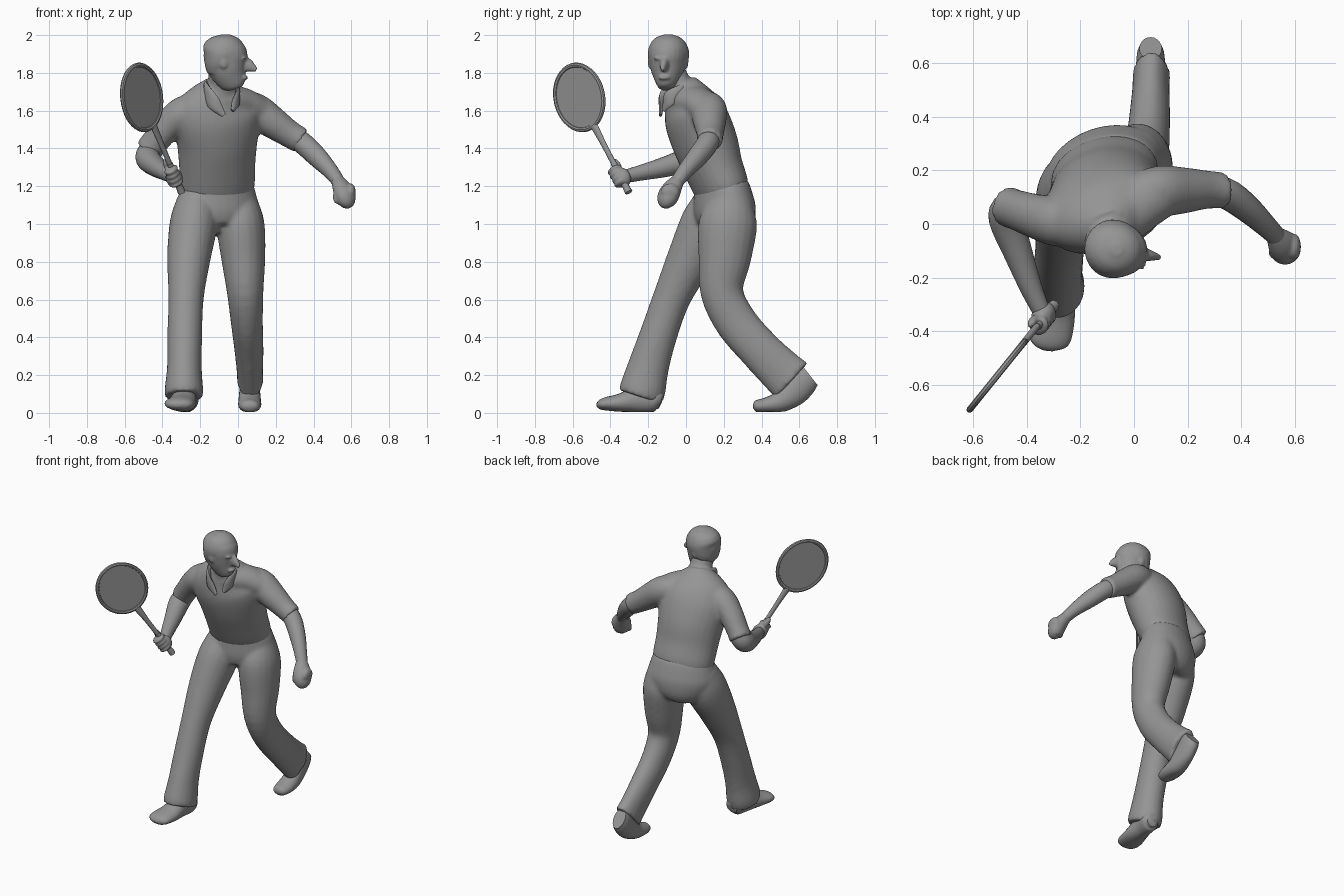
import bpy, bmesh, math
from mathutils import Vector, Matrix

grey = bpy.data.materials.new("dark_grey")
grey.diffuse_color = (.3, .3, .3, 1)


def finish(name, bm, angle=50):
    bmesh.ops.recalc_face_normals(bm, faces=bm.faces)
    me = bpy.data.meshes.new(name)
    bm.to_mesh(me)
    bm.free()
    ob = bpy.data.objects.new(name, me)
    bpy.context.collection.objects.link(ob)
    bpy.ops.object.select_all(action='DESELECT')
    ob.select_set(True)
    bpy.context.view_layer.objects.active = ob
    bpy.ops.object.shade_smooth_by_angle(angle=math.radians(angle))
    return ob


def spline(p0, p1, p2, p3, t):
    return 0.5 * (2 * p1 + (p2 - p0) * t + (2 * p0 - 5 * p1 + 4 * p2 - p3) * t * t
                  + (3 * p1 - p0 - 3 * p2 + p3) * t ** 3)


def loft(name, keys, side=(1, 0, 0), n=20, steps=4):
    """Smooth tube through rings (x, y, z, side radius, depth radius)."""
    k = [Vector(a) for a in keys]
    k = [2 * k[0] - k[1]] + k + [2 * k[-1] - k[-2]]
    rings = []
    for i in range(1, len(k) - 2):
        rings += [spline(*k[i - 1:i + 3], j / steps) for j in range(steps)]
    rings.append(k[-2])
    side = Vector(side)
    bm = bmesh.new()
    loops = []
    for i, r in enumerate(rings):
        a, b = rings[max(i - 1, 0)], rings[min(i + 1, len(rings) - 1)]
        t = (Vector(b[:3]) - Vector(a[:3])).normalized()
        u = (side - t * side.dot(t)).normalized()
        v = t.cross(u)
        loop = []
        for s in range(n):
            w = 2 * math.pi * s / n
            p = Vector(r[:3]) + u * math.cos(w) * abs(r[3]) + v * math.sin(w) * abs(r[4])
            p.z = max(p.z, 0.005)
            loop.append(bm.verts.new(p))
        loops.append(loop)
    for a, b in zip(loops, loops[1:]):
        for s in range(n):
            bm.faces.new((a[s], a[(s + 1) % n], b[(s + 1) % n], b[s]))
    bm.faces.new(loops[0])
    bm.faces.new(loops[-1])
    return finish(name, bm)


def ball(name, loc, scale, direction=(0, 0, 1)):
    bm = bmesh.new()
    bmesh.ops.create_uvsphere(bm, u_segments=16, v_segments=10, radius=1)
    m = Matrix.Translation(loc) @ Vector(direction).to_track_quat('Z', 'Y').to_matrix().to_4x4()
    bm.transform(m @ Matrix.Diagonal((*scale, 1)))
    return finish(name, bm)


def fuse(name, parts, voxel, rounds):
    """Join overlapping parts into one skin with soft transitions."""
    bpy.ops.object.select_all(action='DESELECT')
    for p in parts:
        p.select_set(True)
    bpy.context.view_layer.objects.active = parts[0]
    bpy.ops.object.join()
    ob = parts[0]
    ob.name = name
    m = ob.modifiers.new("skin", 'REMESH')
    m.mode, m.voxel_size, m.use_smooth_shade = 'VOXEL', voxel, True
    m = ob.modifiers.new("soften", 'SMOOTH')
    m.factor, m.iterations = .5, rounds


# Shirt with sleeves and neck, leaning forward and turned
turn = (0.956, 0.29, 0)
left_side = (-.55, .42, -.72)
right_side = (-.66, -.33, .33)
torso = loft("torso", [(-.11, .205, 1.15, .19, .13), (-.11, .185, 1.2, .203, .143),
             (-.11, .145, 1.3, .205, .153), (-.11, .105, 1.42, .215, .168),
             (-.11, .06, 1.54, .235, .165), (-.11, .03, 1.62, .225, .145),
             (-.1, .0, 1.69, .165, .11), (-.09, -.025, 1.745, .085, .08)], turn, 28)
shoulders = loft("shoulders", [(-.33, .01, 1.58, .07, .08), (-.22, .01, 1.625, .085, .1),
                 (-.09, .02, 1.65, .09, .12), (.03, .075, 1.635, .085, .1),
                 (.13, .12, 1.585, .075, .08)], (0, 0, 1))
neck = loft("neck", [(-.09, .0, 1.65, .09, .09), (-.085, -.045, 1.75, .075, .07),
            (-.085, -.08, 1.83, .07, .065)])
left_sleeve = loft("left_sleeve", [(.0, .09, 1.62, .085, .09), (.09, .12, 1.6, .093, .098),
                   (.18, .125, 1.54, .085, .088), (.27, .128, 1.478, .073, .072),
                   (.335, .125, 1.44, .07, .067)], left_side)
right_sleeve = loft("right_sleeve", [(-.2, .01, 1.615, .08, .09), (-.29, .01, 1.585, .09, .095),
                    (-.37, .03, 1.52, .08, .085), (-.44, .053, 1.435, .072, .077),
                    (-.473, .066, 1.39, .074, .077)], right_side)
fuse("shirt", [torso, shoulders, neck, left_sleeve, right_sleeve], .012, 5)
loft("collar", [(-.075, -.135, 1.575, .012, .008), (-.135, -.125, 1.65, .04, .014),
                (-.168, -.075, 1.72, .032, .014), (-.15, .0, 1.74, .022, .014),
                (-.075, .025, 1.735, .022, .014), (-.01, -.02, 1.715, .025, .014),
                (-.005, -.085, 1.665, .04, .014), (-.03, -.118, 1.6, .012, .008)],
     (0, 0, 1), 10)

# Head, turned to the left
face = (0.98, -0.18, 0)
skull = loft("skull", [(-.015, -.105, 1.715, .035, .03), (-.022, -.105, 1.735, .064, .05),
             (-.045, -.1, 1.79, .092, .08), (-.06, -.097, 1.84, .11, .094),
             (-.066, -.095, 1.89, .117, .102), (-.068, -.094, 1.94, .107, .097),
             (-.066, -.094, 1.98, .074, .068), (-.064, -.094, 2.0, .02, .02)], face, 24)
hair = loft("hair", [(-.11, -.09, 1.79, .055, .07), (-.1, -.09, 1.84, .08, .098),
            (-.078, -.093, 1.9, .112, .11), (-.068, -.094, 1.95, .105, .097),
            (-.064, -.094, 1.985, .072, .068), (-.063, -.094, 2.004, .02, .02)], face, 24)
nose = loft("nose", [(.02, -.11, 1.85, .03, .05), (.055, -.117, 1.838, .022, .036),
            (.098, -.125, 1.816, .009, .012)], (0, 1, 0), 12, 3)
features = [ball("brow", (.03, -.112, 1.877), (.02, .06, .012)),
            ball("mouth", (.033, -.115, 1.775), (.02, .033, .014)),
            ball("right_ear", (-.075, -.186, 1.855), (.024, .016, .036)),
            ball("left_ear", (-.07, -.003, 1.855), (.024, .016, .036))]
fuse("head", [skull, hair, nose] + features, .007, 3)

# Trousers
seat = loft("seat", [(-.11, .185, 1.21, .195, .137), (-.11, .195, 1.15, .213, .148),
            (-.11, .205, 1.07, .228, .157), (-.11, .215, 1.0, .19, .14),
            (-.1, .21, .95, .1, .09)], (.94, .33, 0), 28)
right_leg = loft("right_leg", [(-.215, .16, 1.12, .11, .12), (-.235, .115, 1.0, .127, .145),
                 (-.26, .025, .82, .115, .125), (-.275, -.075, .61, .094, .1),
                 (-.282, -.15, .4, .092, .1), (-.284, -.2, .24, .092, .11),
                 (-.286, -.228, .13, .102, .122), (-.286, -.242, .085, .1, .117)])
left_leg = loft("left_leg", [(.0, .24, 1.13, .1, .115), (.013, .222, 1.0, .127, .155),
                (.028, .205, .82, .117, .14), (.038, .19, .64, .097, .114),
                (.047, .265, .48, .085, .112), (.058, .39, .335, .077, .112),
                (.063, .5, .225, .07, .12), (.065, .56, .17, .07, .127)])
fuse("trousers", [seat, right_leg, left_leg], .012, 5)

# Shoes: flat front one, back one up on its toes
loft("right_shoe", [(-.265, -.13, .06, .04, .04), (-.268, -.16, .07, .06, .065),
                    (-.28, -.24, .075, .06, .075), (-.295, -.34, .055, .075, .05),
                    (-.312, -.42, .048, .078, .036), (-.318, -.455, .043, .06, .026),
                    (-.32, -.472, .04, .02, .01)])
loft("left_shoe", [(.062, .355, .035, .02, .01), (.062, .37, .036, .045, .03),
                   (.062, .42, .04, .06, .04), (.062, .5, .06, .06, .058),
                   (.062, .57, .115, .055, .08), (.062, .625, .175, .052, .08),
                   (.062, .655, .2, .042, .068)])

# Left forearm and loose fist, reaching out
loft("left_arm", [(.25, .13, 1.49, .055, .055), (.34, .115, 1.43, .058, .058),
                  (.42, .06, 1.355, .055, .052), (.49, -.005, 1.28, .042, .042),
                  (.535, -.05, 1.22, .034, .036)], left_side)
hand = [loft("left_palm", [(.525, -.04, 1.235, .033, .035), (.55, -.072, 1.19, .046, .055),
             (.567, -.095, 1.145, .052, .06), (.572, -.105, 1.105, .042, .045),
             (.57, -.106, 1.083, .015, .015)], left_side),
        ball("left_thumb", (.525, -.105, 1.15), (.022, .022, .045), (-.1, -.3, -1)),
        ball("left_knuckles", (.598, -.085, 1.17), (.025, .05, .045))]
fuse("left_hand", hand, .007, 3)

# Right forearm, bent at the elbow
loft("right_arm", [(-.41, .045, 1.46, .058, .06), (-.465, .055, 1.385, .064, .064),
                   (-.475, .015, 1.345, .066, .066), (-.435, -.1, 1.305, .055, .055),
                   (-.385, -.235, 1.272, .042, .042), (-.35, -.315, 1.253, .034, .036)],
     right_side)

# Racket: handle, shaft, frame and strings share one axis
centre = Vector((-.51, -.565, 1.67))
axis = Vector((-.19, -.235, .45)).normalized()
normal = Vector((-.78, .63, 0))
normal = (normal - axis * normal.dot(axis)).normalized()
wide = axis.cross(normal)


def on_axis(d, r, s):
    return (*(centre + axis * d), r, s)


loft("racket_handle", [on_axis(-.605, .021, .021), on_axis(-.58, .019, .019),
                       on_axis(-.42, .017, .017)], wide, 8, 1)
loft("racket_shaft", [on_axis(-.43, .015, .013), on_axis(-.3, .016, .013),
                      on_axis(-.175, .024, .012)], wide, 10)
bpy.ops.mesh.primitive_torus_add(major_radius=.156, minor_radius=.012,
                                 major_segments=40, minor_segments=8)
bpy.context.object.name = "racket_frame"
bpy.ops.object.shade_smooth_by_angle()
bpy.ops.mesh.primitive_cylinder_add(vertices=40, radius=.154, depth=.008)
bpy.context.object.name = "racket_strings"
place = Matrix.Translation(centre) @ Matrix((wide, axis, normal)).transposed().to_4x4()
for name in ("racket_frame", "racket_strings"):
    ob = bpy.data.objects[name]
    ob.data.transform(Matrix.Diagonal((1, 1.14, 1, 1)))
    ob.matrix_world = place

# Right hand gripping the handle
grip = [ball("right_palm", (-.338, -.338, 1.245), (.042, .05, .055), axis),
        ball("right_thumb", centre + axis * -.435 + normal * .022, (.018, .02, .042), axis)]
for i in range(4):
    p = centre + axis * (-.535 + .027 * i)
    grip.append(ball("finger", p + wide * .012 - normal * .004, (.037, .043, .018), axis))
fuse("right_hand", grip, .007, 2)

# One dark grey for every part
for ob in bpy.context.scene.objects:
    ob.data.materials.clear()
    ob.data.materials.append(grey)
